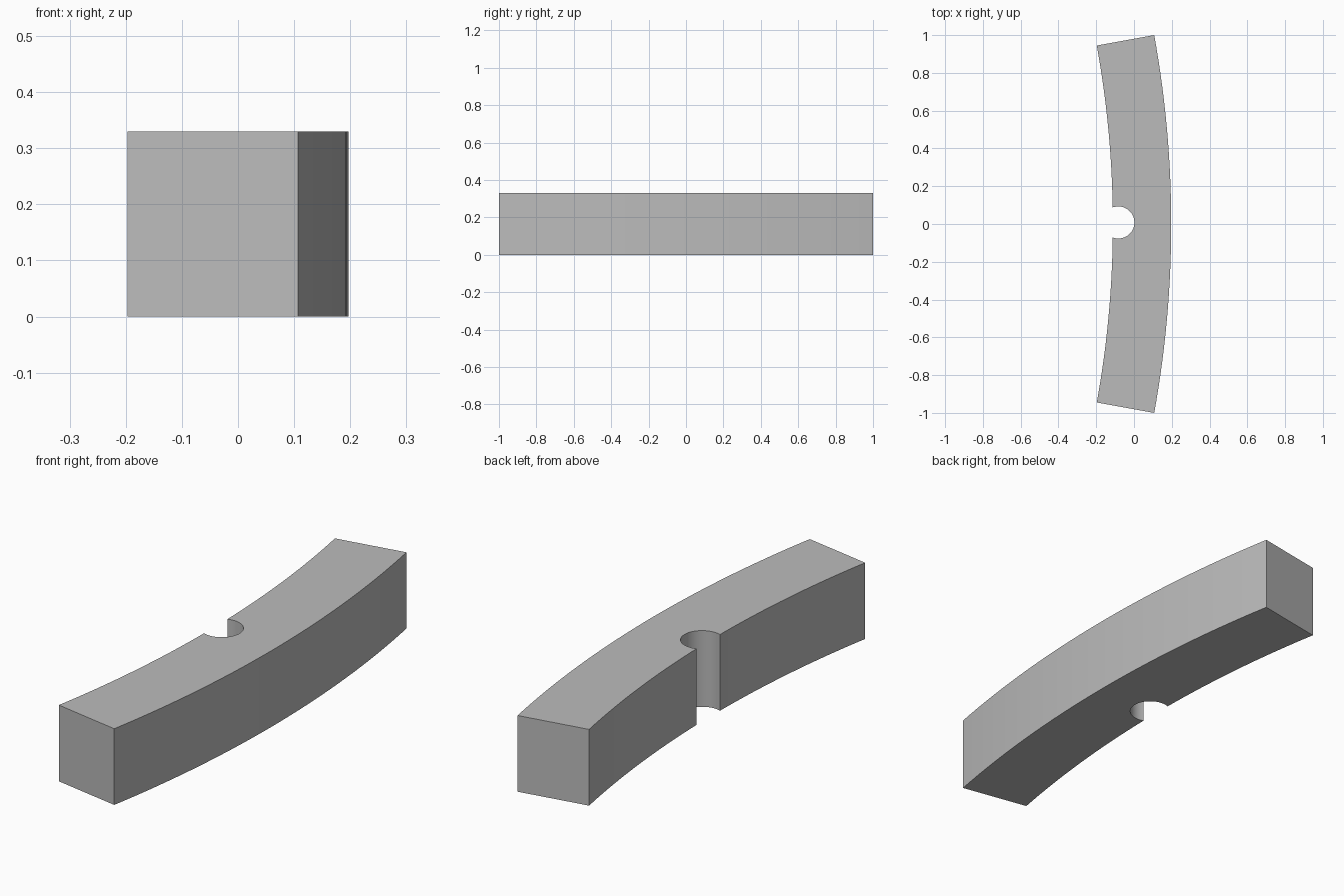
import bpy, bmesh
from math import sin, cos, asin, atan2, radians, sqrt, pi

cube = bpy.data.objects.get("Cube")
if cube:
    bpy.data.objects.remove(cube)

HEIGHT = 0.33
R_OUT, R_IN = 5.6, 5.291
CX = 0.197 - R_OUT              # centre of the bend
HALF = asin(1 / R_OUT)          # half the swept angle
NX, NY, NR = -0.083, 0.008, 0.085   # round notch


def arc(cx, cy, r, a0, a1, steps):
    return [(cx + r * cos(a0 + (a1 - a0) * i / steps),
             cy + r * sin(a0 + (a1 - a0) * i / steps)) for i in range(steps + 1)]


# Notch mouth: where its circle meets the inner arc
dx = CX + R_IN - NX
half_mouth = sqrt(NR ** 2 - dx ** 2)
mouth = pi - atan2(half_mouth, -dx)
upper = asin((NY + half_mouth) / R_IN)
lower = asin((NY - half_mouth) / R_IN)
mouth = atan2(half_mouth, dx)

# Outline: outer arc, inner arc down to the notch, notch, rest of inner arc
outline = arc(CX, 0, R_OUT, -HALF, HALF, 32)
outline += arc(CX, 0, R_IN, HALF, upper, 16)
outline += arc(NX, NY, NR, mouth, -mouth, 32)[1:-1]
outline += arc(CX, 0, R_IN, lower, -HALF, 16)

# Extrude the outline into the curved bar
bm = bmesh.new()
base = bm.faces.new([bm.verts.new((x, y, 0)) for x, y in outline])
top = bmesh.ops.extrude_face_region(bm, geom=[base], use_keep_orig=True)
bmesh.ops.translate(bm, vec=(0, 0, HEIGHT),
                    verts=[v for v in top["geom"] if isinstance(v, bmesh.types.BMVert)])
bmesh.ops.recalc_face_normals(bm, faces=bm.faces)
mesh = bpy.data.meshes.new("curved_bar")
bm.to_mesh(mesh)
bm.free()

bar = bpy.data.objects.new("curved_bar", mesh)
bpy.context.collection.objects.link(bar)

# Plain grey finish
grey = bpy.data.materials.new("plain_grey")
grey.use_nodes = True
colour = (0.5, 0.5, 0.5, 1)
grey.diffuse_color = colour
grey.node_tree.nodes["Principled BSDF"].inputs["Base Color"].default_value = colour
mesh.materials.append(grey)

bpy.ops.object.select_all(action="DESELECT")
bar.select_set(True)
bpy.context.view_layer.objects.active = bar
bpy.ops.object.shade_smooth_by_angle(angle=radians(30))
